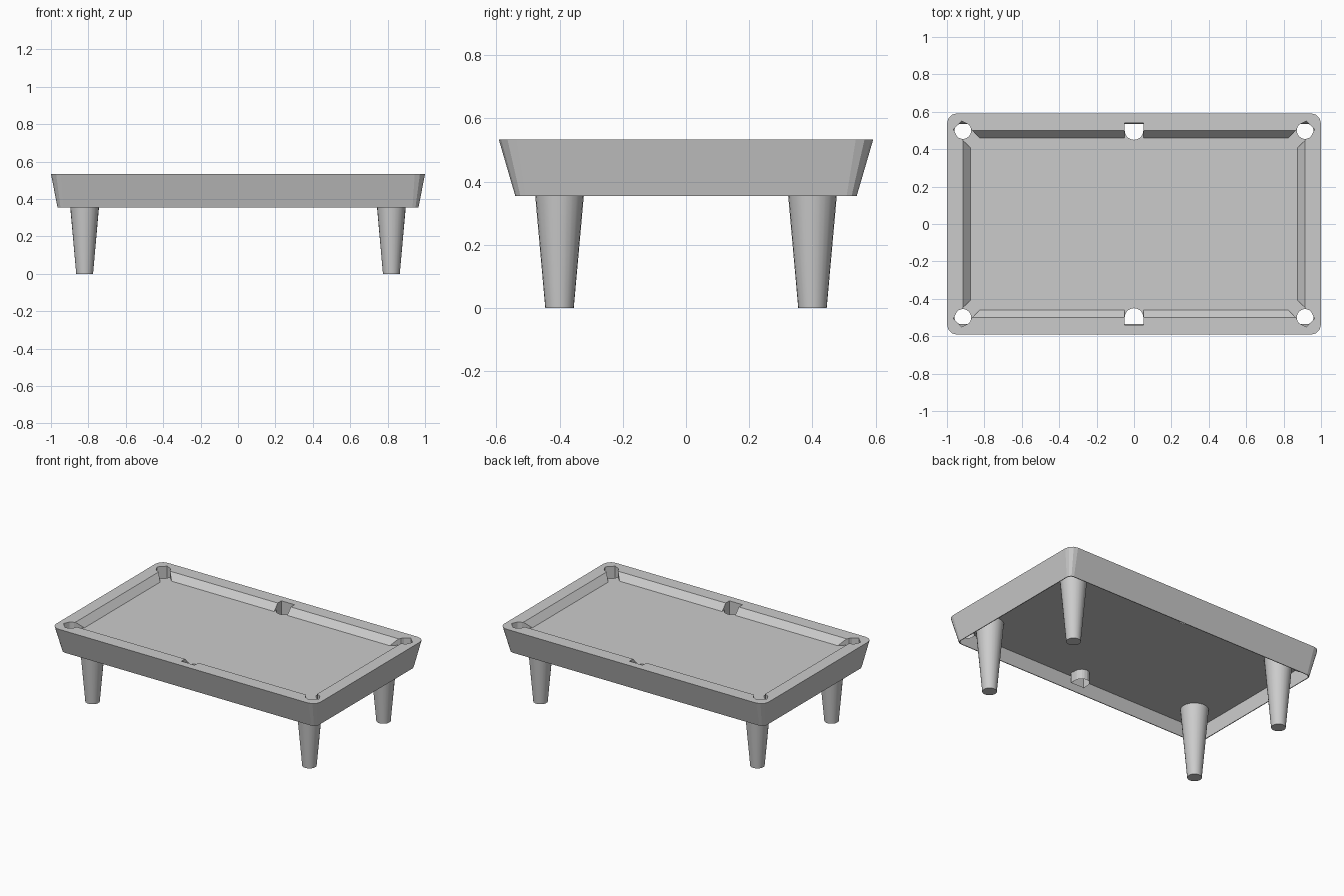
import bpy, bmesh
from math import pi, sin, cos, atan2, sqrt

if "Cube" in bpy.data.objects:
    bpy.data.objects.remove(bpy.data.objects["Cube"])

BED, TOP = 0.49, 0.533


def make_object(name, bm):
    bmesh.ops.recalc_face_normals(bm, faces=bm.faces)
    mesh = bpy.data.meshes.new(name)
    bm.to_mesh(mesh)
    bm.free()
    obj = bpy.data.objects.new(name, mesh)
    bpy.context.collection.objects.link(obj)
    return obj


def rounded_ring(bm, hx, hy, r, z, n=3):
    ring = []
    for k, (sx, sy) in enumerate([(1, 1), (-1, 1), (-1, -1), (1, -1)]):
        for i in range(n + 1):
            a = k * pi / 2 + i * pi / 2 / n
            ring.append(bm.verts.new((sx * (hx - r) + r * cos(a),
                                      sy * (hy - r) + r * sin(a), z)))
    return ring


def bridge(bm, a, b):
    n = len(a)
    for i in range(n):
        bm.faces.new((a[i], a[(i + 1) % n], b[(i + 1) % n], b[i]))


def prism(bm, pts, z0, z1, caps=True):
    lo = [bm.verts.new((x, y, z0)) for x, y in pts]
    hi = [bm.verts.new((x, y, z1)) for x, y in pts]
    bridge(bm, lo, hi)
    if caps:
        bm.faces.new(lo[::-1])
        bm.faces.new(hi)


def place(pts, centre, out):
    # local (across, outward) to table coordinates
    ox, oy = out
    return [(centre[0] + u * ox + v * oy, centre[1] + u * oy - v * ox) for v, u in pts]


def pocket_outline(r, flat, n=10):
    arc = [(r * cos(i * pi / n), -r * sin(i * pi / n)) for i in range(n + 1)]
    return arc + [(-flat, 0.04), (flat, 0.04)]


def mouth_outline(w, length):
    return [(w, 0.01), (w, -length), (-w, -length), (-w, 0.01)]


# Pocket layout: centre, outward direction, hole outline, mouth outline
d = sqrt(0.5)
pockets = []
for sy in (-1, 1):
    pockets.append(((0, sy * 0.5), (0, sy),
                    pocket_outline(0.05, 0.05), mouth_outline(0.0495, 0.07)))
    for sx in (-1, 1):
        pockets.append(((sx * 0.915, sy * 0.5), (sx * d, sy * d),
                        pocket_outline(0.045, 0.031), mouth_outline(0.036, 0.13)))

# Rail frame: cushions, top and sloping apron as one closed section
bm = bmesh.new()
section = [(0.874, 0.46, 0.004, 0.48), (0.875, 0.461, 0.004, BED),
           (0.915, 0.50, 0.004, TOP), (1.0, 0.592, 0.055, TOP),
           (0.965, 0.54, 0.032, 0.355), (0.960, 0.535, 0.030, 0.355),
           (0.984, 0.57, 0.047, 0.48)]
rings = [rounded_ring(bm, *s) for s in section]
for i in range(len(rings)):
    bridge(bm, rings[i], rings[(i + 1) % len(rings)])
rails = make_object("rail_frame", bm)

# Playing bed
bm = bmesh.new()
prism(bm, [(-0.93, -0.52), (0.93, -0.52), (0.93, 0.52), (-0.93, 0.52)], 0.478, BED)
bed = make_object("playing_bed", bm)

# Cutters for pocket holes and mouths
hole_bm, mouth_bm, tube_bm = bmesh.new(), bmesh.new(), bmesh.new()
for centre, out, hole, mouth in pockets:
    prism(hole_bm, place(hole, centre, out), 0.44, 0.6)
    prism(mouth_bm, place(mouth, centre, out), 0.445, 0.61)
    prism(tube_bm, place(hole, centre, out), 0.41, 0.484, caps=False)
holes = make_object("pocket_cutter", hole_bm)
mouths = make_object("mouth_cutter", mouth_bm)

# Pocket sleeves below the bed
make_object("pocket_sleeves", tube_bm)


def cut(obj, cutter):
    mod = obj.modifiers.new("cut", 'BOOLEAN')
    mod.operation = 'DIFFERENCE'
    mod.solver = 'EXACT'
    mod.object = cutter
    bpy.context.view_layer.objects.active = obj
    bpy.ops.object.modifier_apply(modifier=mod.name)


cut(rails, mouths)
cut(rails, holes)
cut(bed, holes)
for c in (holes, mouths):
    c.hide_render = True
    bpy.data.objects.remove(c)

# Tapered legs
for name, sy in (("front", -1), ("back", 1)):
    for side, sx in (("left", -1), ("right", 1)):
        bpy.ops.mesh.primitive_cone_add(vertices=24, radius1=0.045, radius2=0.088,
                                        depth=0.48, location=(sx * 0.82, sy * 0.4, 0.24))
        leg = bpy.context.object
        leg.name = f"{name}_{side}_leg"
        bpy.ops.object.shade_smooth_by_angle(angle=pi / 6)
